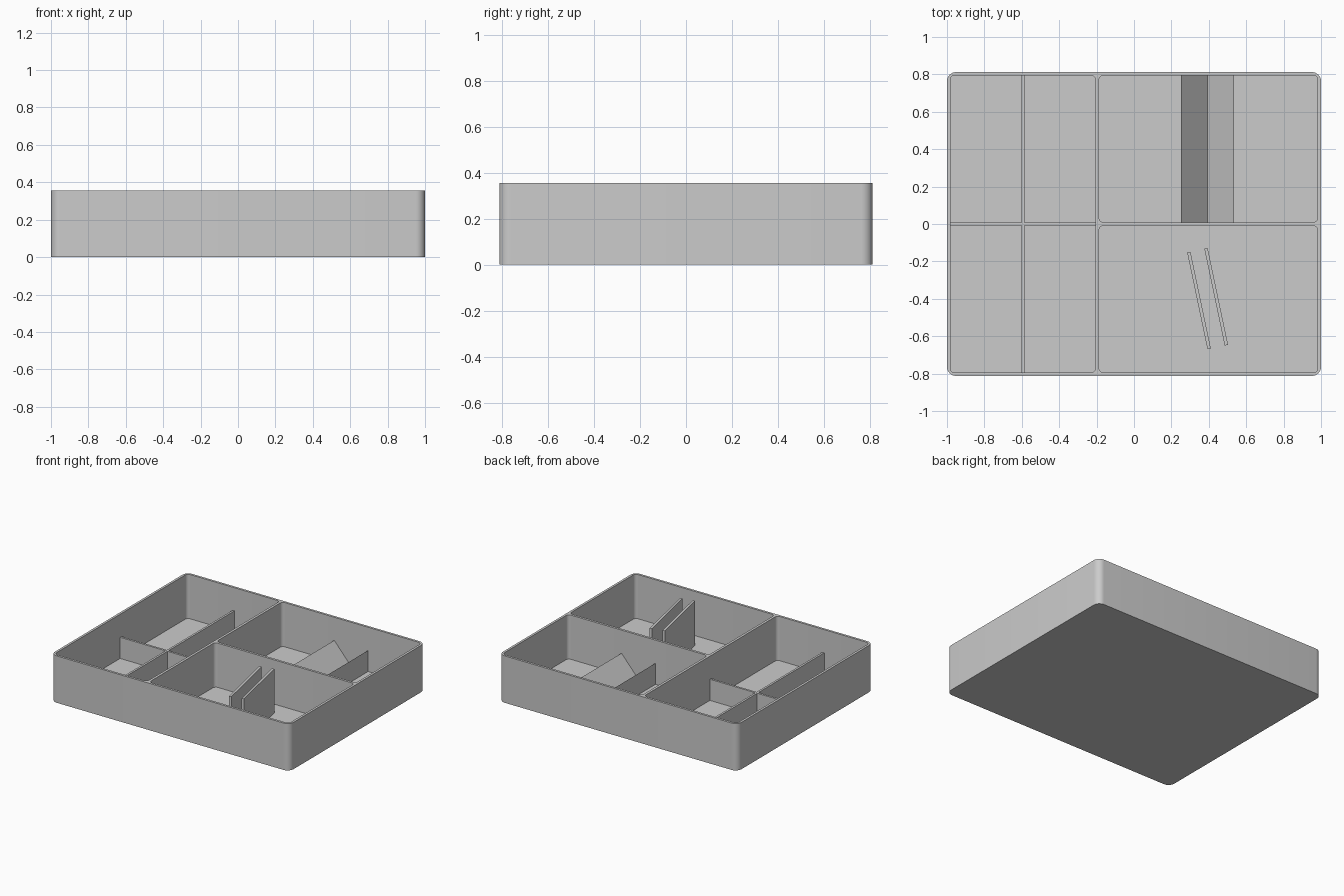
import bpy, bmesh
from mathutils import Vector

if "Cube" in bpy.data.objects:
    bpy.data.objects.remove(bpy.data.objects["Cube"], do_unlink=True)

HEIGHT, FLOOR, LOW = 0.355, 0.02, 0.18
WIDTH, DEPTH = 0.982, 0.795          # inner half sizes

grey = bpy.data.materials.new("plain_grey")
grey.use_nodes = True
grey.diffuse_color = (0.6, 0.6, 0.6, 1)
grey.node_tree.nodes["Principled BSDF"].inputs["Base Color"].default_value = (0.6, 0.6, 0.6, 1)


def finish(name, bm):
    bmesh.ops.recalc_face_normals(bm, faces=bm.faces)
    mesh = bpy.data.meshes.new(name)
    bm.to_mesh(mesh)
    bm.free()
    obj = bpy.data.objects.new(name, mesh)
    bpy.context.collection.objects.link(obj)
    mesh.materials.append(grey)
    return obj


def extruded(name, points, direction):
    bm = bmesh.new()
    face = bm.faces.new([bm.verts.new(p) for p in points])
    new = bmesh.ops.extrude_face_region(bm, geom=[face])["geom"]
    moved = [v for v in new if isinstance(v, bmesh.types.BMVert)]
    bmesh.ops.translate(bm, verts=moved, vec=direction)
    # keep the starting face as a cap
    if not face.is_valid:
        bmesh.ops.holes_fill(bm, edges=bm.edges)
    return finish(name, bm)


def box(name, x0, x1, y0, y1, z0, z1, radius=0):
    bm = bmesh.new()
    bmesh.ops.create_cube(bm, size=1)
    for v in bm.verts:
        v.co = (x1 if v.co.x > 0 else x0, y1 if v.co.y > 0 else y0, z1 if v.co.z > 0 else z0)
    if radius:
        upright = [e for e in bm.edges if abs(e.verts[0].co.z - e.verts[1].co.z) > 0.01]
        bmesh.ops.bevel(bm, geom=upright, offset=radius, segments=8, profile=0.5, affect='EDGES')
    return finish(name, bm)


# Tray with three rounded compartments hollowed out
tray = box("tray", -1, 1, -0.8125, 0.8125, 0, HEIGHT, 0.05)
pockets = [(-WIDTH, -0.206, -DEPTH, DEPTH),
           (-0.187, WIDTH, 0.009, DEPTH),
           (-0.187, WIDTH, -DEPTH, -0.009)]
for pocket in pockets:
    cutter = box("pocket_cutter", *pocket, FLOOR, 0.5, 0.025)
    cutter.hide_render = True
    cut = tray.modifiers.new("pocket", 'BOOLEAN')
    cut.operation, cut.solver, cut.object = 'DIFFERENCE', 'EXACT', cutter
    bpy.context.view_layer.objects.active = tray
    bpy.ops.object.modifier_apply(modifier=cut.name)
    bpy.data.objects.remove(cutter, do_unlink=True)
bpy.ops.object.select_all(action='DESELECT')
tray.select_set(True)
bpy.ops.object.shade_smooth_by_angle()

# Low crossed dividers in the large compartment
box("low_long_divider", -0.602, -0.586, -DEPTH, DEPTH, FLOOR, LOW)
box("low_cross_divider", -WIDTH, -0.206, -0.008, 0.008, FLOOR, LOW)

# V-shaped rest: two ramps meeting in a trough
trough = 0.392
for name, side in (("right_ramp", -1), ("left_ramp", 1)):
    outer = trough + side * 0.142
    extruded(name, [(trough, 0.009, FLOOR), (outer, 0.009, FLOOR), (outer, 0.009, LOW)],
             Vector((0, DEPTH - 0.009, 0)))

# Pair of slanted upright plates
for name, x, y in (("right_plate", 0.293, -0.15), ("left_plate", 0.385, -0.13)):
    back, front = Vector((x, y, FLOOR)), Vector((x + 0.109, y - 0.518, FLOOR))
    along = (front - back).normalized()
    half = Vector((-along.y, along.x, 0)) * 0.009
    extruded(name, [back - half, back + half, front + half, front - half],
             Vector((0, 0, HEIGHT - FLOOR)))
